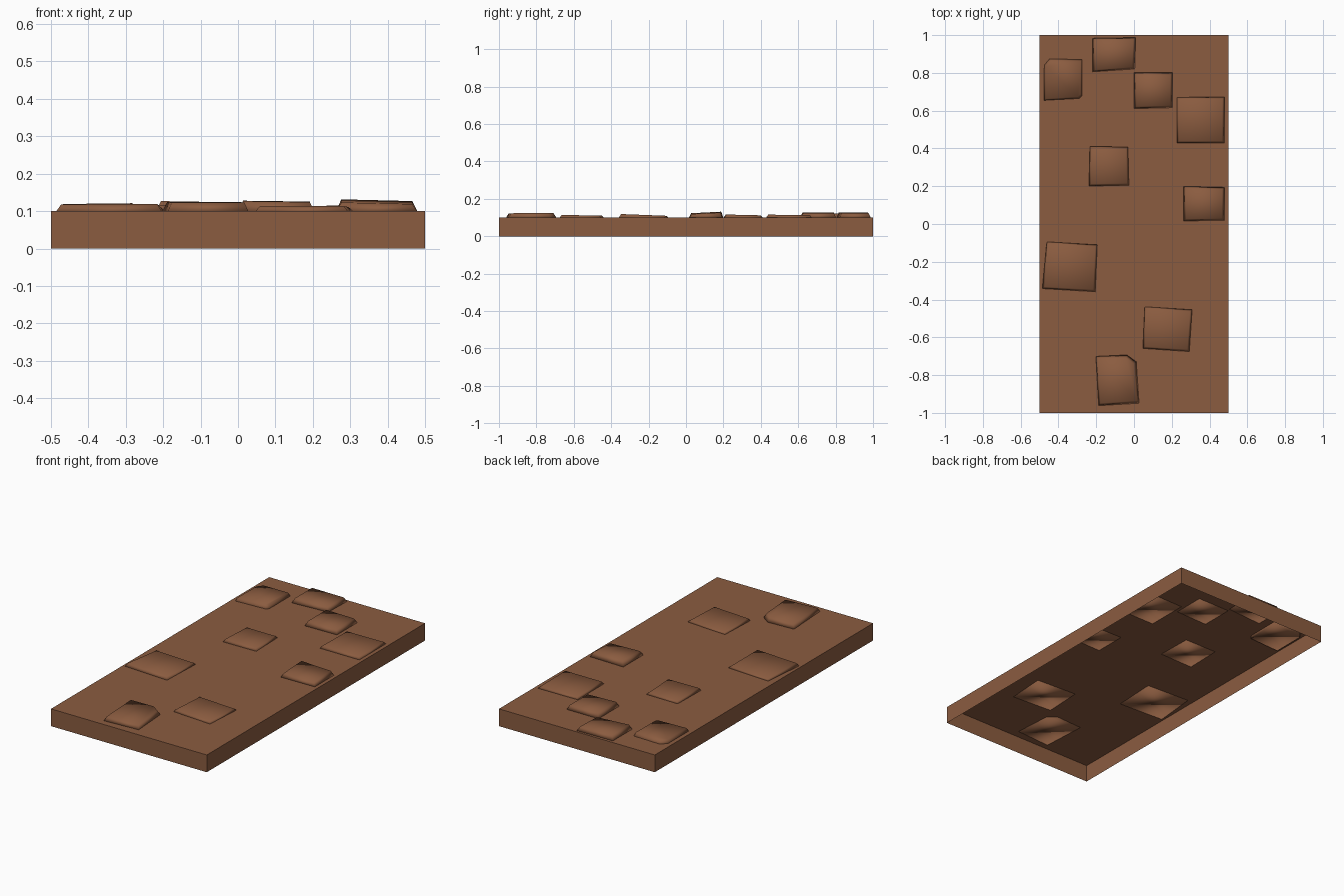
import bpy, bmesh
from mathutils import Vector

if "Cube" in bpy.data.objects:
    bpy.data.objects.remove(bpy.data.objects["Cube"])

brown = bpy.data.materials.new("earth brown")
brown.diffuse_color = (0.258, 0.107, 0.051, 1)
brown.use_nodes = True
brown.node_tree.nodes["Principled BSDF"].inputs["Base Color"].default_value = brown.diffuse_color


def finish(name, bm, smooth):
    bmesh.ops.recalc_face_normals(bm, faces=bm.faces[:])
    me = bpy.data.meshes.new(name)
    bm.to_mesh(me)
    bm.free()
    me.materials.append(brown)
    for p in me.polygons:
        p.use_smooth = smooth
    ob = bpy.data.objects.new(name, me)
    bpy.context.collection.objects.link(ob)


# Ground slab: thin shell, open underneath
bm = bmesh.new()
bmesh.ops.create_cube(bm, size=1)
for v in bm.verts:
    v.co = (v.co.x, v.co.y * 2, (v.co.z + 0.5) * 0.1)
bm.faces.ensure_lookup_table()
bottom = [f for f in bm.faces if f.calc_center_median().z < 0.01]
bmesh.ops.delete(bm, geom=bottom, context='FACES_ONLY')
top = max(bm.faces, key=lambda f: f.calc_center_median().z)
me_bm = bm
bmesh.ops.recalc_face_normals(bm, faces=bm.faces[:])
finish("ground_slab", bm, False)

# Paving stones: base outline, top height, top slope in x and y, base height
stones = [
    ([(-.48, .65), (-.285, .66), (-.27, .675), (-.27, .875), (-.45, .88), (-.48, .845)], .12, .01, 0, .09),
    ([(-.22, .805), (.005, .82), (.01, .988), (-.22, .984)], .125, -.015, 0, .098),
    ([(0, .61), (.205, .615), (.205, .802), (0, .802)], .126, -.012, .006, .098),
    ([(.225, .427), (.48, .427), (.48, .675), (.225, .672)], .114, 0, -.012, .098),
    ([(-.24, .2), (-.025, .203), (-.03, .41), (-.235, .412)], .114, 0, -.02, .098),
    ([(.262, .015), (.48, .018), (.48, .195), (.262, .2)], .125, -.02, .045, .098),
    ([(-.487, -.343), (-.203, -.36), (-.192, -.108), (-.463, -.092)], .114, 0, -.035, .098),
    ([(.045, -.66), (.295, -.677), (.31, -.452), (.055, -.436)], .112, 0, -.015, .098),
    ([(-.188, -.963), (.028, -.95), (.013, -.728), (-.037, -.692), (-.203, -.7)], .124, 0, .008, .098),
]
INSET = 0.013
for i, (pts, h, sx, sy, z0) in enumerate(stones, 1):
    c = sum((Vector(p) for p in pts), Vector((0, 0))) / len(pts)
    bm = bmesh.new()
    low, high = [], []
    for p in pts:
        d = Vector(p) - c
        t = c + d * (1 - INSET * 1.4 / d.length)
        low.append(bm.verts.new((p[0], p[1], z0)))
        high.append(bm.verts.new((t.x, t.y, h + sx * d.x + sy * d.y)))
    bm.faces.new(low)
    bm.faces.new(high)
    n = len(pts)
    for k in range(n):
        j = (k + 1) % n
        bm.faces.new((low[k], low[j], high[j], high[k]))
    finish(f"paving_stone_{i}", bm, True)
